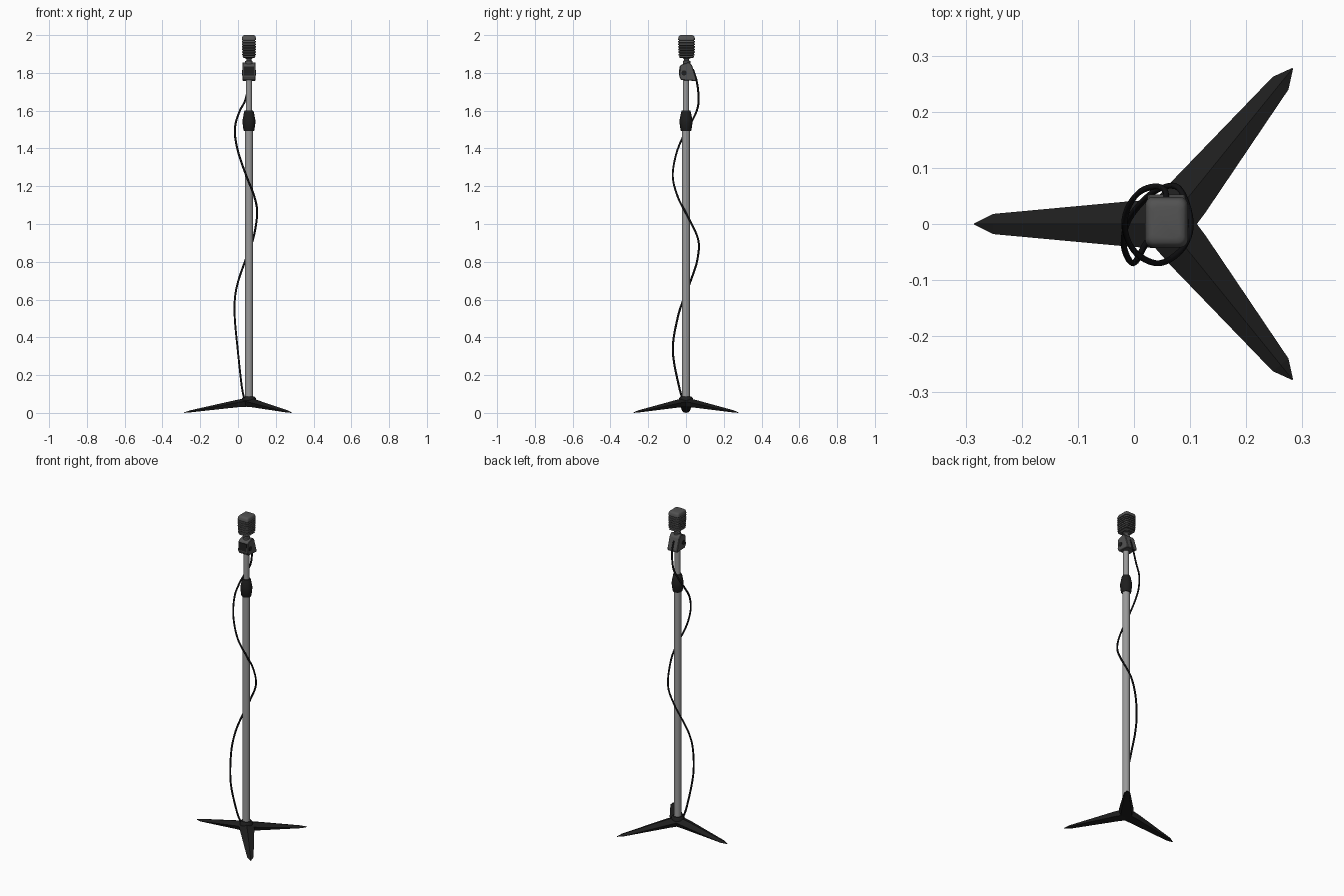
import bpy, bmesh, math
from mathutils import Vector

if "Cube" in bpy.data.objects:
    bpy.data.objects.remove(bpy.data.objects["Cube"])

CX = 0.058  # pole axis


def mat(name, r, g, b):
    m = bpy.data.materials.new(name)
    m.diffuse_color = (r, g, b, 1)
    m.use_nodes = True
    m.node_tree.nodes["Principled BSDF"].inputs["Base Color"].default_value = m.diffuse_color
    return m


BLACK = mat("black", 0.013, 0.013, 0.013)
STEEL = mat("steel_grey", 0.32, 0.32, 0.32)
GREY = mat("dark_grey", 0.085, 0.085, 0.085)
CABLE = mat("cable_black", 0.006, 0.006, 0.007)


def finish(name, bm, *mats, smooth=None):
    bmesh.ops.recalc_face_normals(bm, faces=bm.faces)
    me = bpy.data.meshes.new(name)
    bm.to_mesh(me)
    bm.free()
    ob = bpy.data.objects.new(name, me)
    bpy.context.collection.objects.link(ob)
    for m in mats:
        me.materials.append(m)
    if smooth:
        bpy.ops.object.select_all(action='DESELECT')
        ob.select_set(True)
        bpy.context.view_layer.objects.active = ob
        bpy.ops.object.shade_smooth_by_angle(angle=math.radians(smooth))
    return ob


def loft(bm, rings):
    """Skin a list of closed rings and cap both ends."""
    vs = [[bm.verts.new(p) for p in ring] for ring in rings]
    n = len(vs[0])
    for a, b in zip(vs, vs[1:]):
        for i in range(n):
            j = (i + 1) % n
            bm.faces.new((a[i], a[j], b[j], b[i]))
    bm.faces.new(vs[0][::-1])
    bm.faces.new(vs[-1])


def turned(name, profile, m, sides=20, smooth=40, y=0.0):
    bm = bmesh.new()
    loft(bm, [[(CX + r * math.cos(2 * math.pi * i / sides),
                y + r * math.sin(2 * math.pi * i / sides), z)
               for i in range(sides)] for r, z in profile])
    return finish(name, bm, m, smooth=smooth)


def rounded_rect(hx, hy, rad, z, cy, seg=4):
    pts = []
    for q, (sx, sy) in enumerate(((1, 1), (-1, 1), (-1, -1), (1, -1))):
        for k in range(seg + 1):
            a = math.pi / 2 * (q + k / seg)
            pts.append((CX + sx * (hx - rad) + rad * math.cos(a),
                        cy + sy * (hy - rad) + rad * math.sin(a), z))
    return pts


# Tripod legs: ridged and tapering to a pointed foot
def leg(name, angle, length):
    c, s = math.cos(angle), math.sin(angle)
    # distance, half width, ridge z, edge z, bottom z
    sections = [(-0.01, 0.044, 0.082, 0.066, 0.034),
                (0.06, 0.041, 0.070, 0.055, 0.030),
                (length - 0.034, 0.018, 0.014, 0.007, 0.003),
                (length, 0.001, 0.003, 0.002, 0.000)]
    bm = bmesh.new()
    loft(bm, [[(CX + c * d - s * u, s * d + c * u, z)
               for u, z in ((0, top), (w, edge), (w * 0.7, low),
                            (-w * 0.7, low), (-w, edge))]
              for d, w, top, edge, low in sections])
    finish(name, bm, BLACK)


leg("leg_left", math.pi, 0.343)
leg("leg_back_right", math.radians(51), 0.357)
leg("leg_front_right", math.radians(-51), 0.357)
turned("leg_hub", [(0.034, 0.033), (0.040, 0.05), (0.036, 0.078), (0.028, 0.088)], BLACK, 16)

# Telescoping pole and height clutch
turned("lower_pole", [(0.0215, 0.06), (0.0215, 1.51)], STEEL)
turned("upper_pole", [(0.0165, 1.50), (0.0165, 1.785)], STEEL)
turned("height_clutch", [(0.026, 1.492), (0.029, 1.497), (0.034, 1.535), (0.034, 1.55),
                         (0.026, 1.592), (0.022, 1.601)], BLACK, 16, 35)

# Swivel mount: side profile (y, z) extruded across x
profile = [(-0.036, 1.782), (-0.026, 1.762), (0.052, 1.757), (0.053, 1.772),
           (0.032, 1.840), (0.015, 1.857), (-0.022, 1.845), (-0.031, 1.838)]
bm = bmesh.new()
loft(bm, [[(CX + x, y, z) for y, z in profile] for x in (-0.034, 0.034)])
bmesh.ops.bevel(bm, geom=bm.edges[:], offset=0.003, segments=1, affect='EDGES')
finish("swivel_mount", bm, GREY)

# Dark recessed panel on the mount's front
bm = bmesh.new()
loft(bm, [[(CX + x, y + o, z) for x, y, z in
           ((-0.026, -0.036, 1.787), (0.026, -0.036, 1.787),
            (0.026, -0.0325, 1.833), (-0.026, -0.0325, 1.833))] for o in (0.004, -0.002)])
finish("mount_front_panel", bm, BLACK)

# Pivot discs on both sides of the mount
bm = bmesh.new()
for side in (-1, 1):
    loft(bm, [[(CX + side * x, -0.010 + 0.014 * math.cos(i * math.pi / 8),
                1.800 + 0.014 * math.sin(i * math.pi / 8)) for i in range(16)]
              for x in (0.030, 0.037)])
finish("pivot_discs", bm, BLACK, smooth=40)

# Neck between mount and head
turned("neck", [(0.020, 1.84), (0.020, 1.862), (0.014, 1.866), (0.014, 1.874),
                (0.024, 1.880), (0.028, 1.886)], GREY, 16, 35, 0.003)

# Ribbed head: rounded rectangle lofted upward with dark grooves
RIBS, Z0, PITCH = 7, 1.889, 0.0135
steps = [(0.75, 1.879), (0.90, 1.884)]
for k in range(RIBS):
    z = Z0 + k * PITCH
    grow = 0.96 + 0.04 * min(1, k / 3)
    steps += [(0.87 * grow, z), (0.87 * grow, z + 0.003), (0.98 * grow, z + 0.0045),
              (grow, z + 0.008), (0.98 * grow, z + 0.0115)]
steps += [(0.95, 1.988), (0.90, 1.994), (0.80, 1.998), (0.62, 2.0)]
bm = bmesh.new()
loft(bm, [rounded_rect(0.038 * s, 0.045 * s, 0.014 * s, z, 0.003) for s, z in steps])
bm.faces.ensure_lookup_table()
for f in bm.faces:
    z = f.calc_center_median().z
    k = (z - Z0) / PITCH
    if 0 <= k < RIBS and (k % 1) * PITCH < 0.0032 and abs(f.normal.z) < 0.5:
        f.material_index = 1
finish("ribbed_head", bm, GREY, BLACK, smooth=30)

# Cable winding round the pole
path = [(0.035, -0.015, 0.07), (0.020, -0.037, 0.14), (-0.001, -0.070, 0.33),
        (-0.017, -0.045, 0.50), (-0.016, -0.010, 0.61), (0.002, 0.025, 0.70),
        (0.040, 0.060, 0.81), (0.080, 0.064, 0.92), (0.101, 0.004, 1.05),
        (0.088, -0.042, 1.14), (0.046, -0.070, 1.25), (0.004, -0.052, 1.37),
        (-0.016, -0.012, 1.47), (-0.012, 0.026, 1.535), (0.010, 0.057, 1.60),
        (0.040, 0.067, 1.66), (0.056, 0.058, 1.75), (0.058, 0.036, 1.82)]
cu = bpy.data.curves.new("cable", 'CURVE')
cu.dimensions = '3D'
cu.bevel_depth = 0.0055
cu.bevel_resolution = 1
cu.resolution_u = 5
cu.use_fill_caps = True
sp = cu.splines.new('BEZIER')
sp.bezier_points.add(len(path) - 1)
for i, (bp, p) in enumerate(zip(sp.bezier_points, path)):
    # smooth tangents from neighbouring points
    a, b = Vector(path[max(i - 1, 0)]), Vector(path[min(i + 1, len(path) - 1)])
    bp.co = p
    bp.handle_left = Vector(p) - (b - a) / 6
    bp.handle_right = Vector(p) + (b - a) / 6
cable = bpy.data.objects.new("cable", cu)
cu.materials.append(CABLE)
bpy.context.collection.objects.link(cable)
